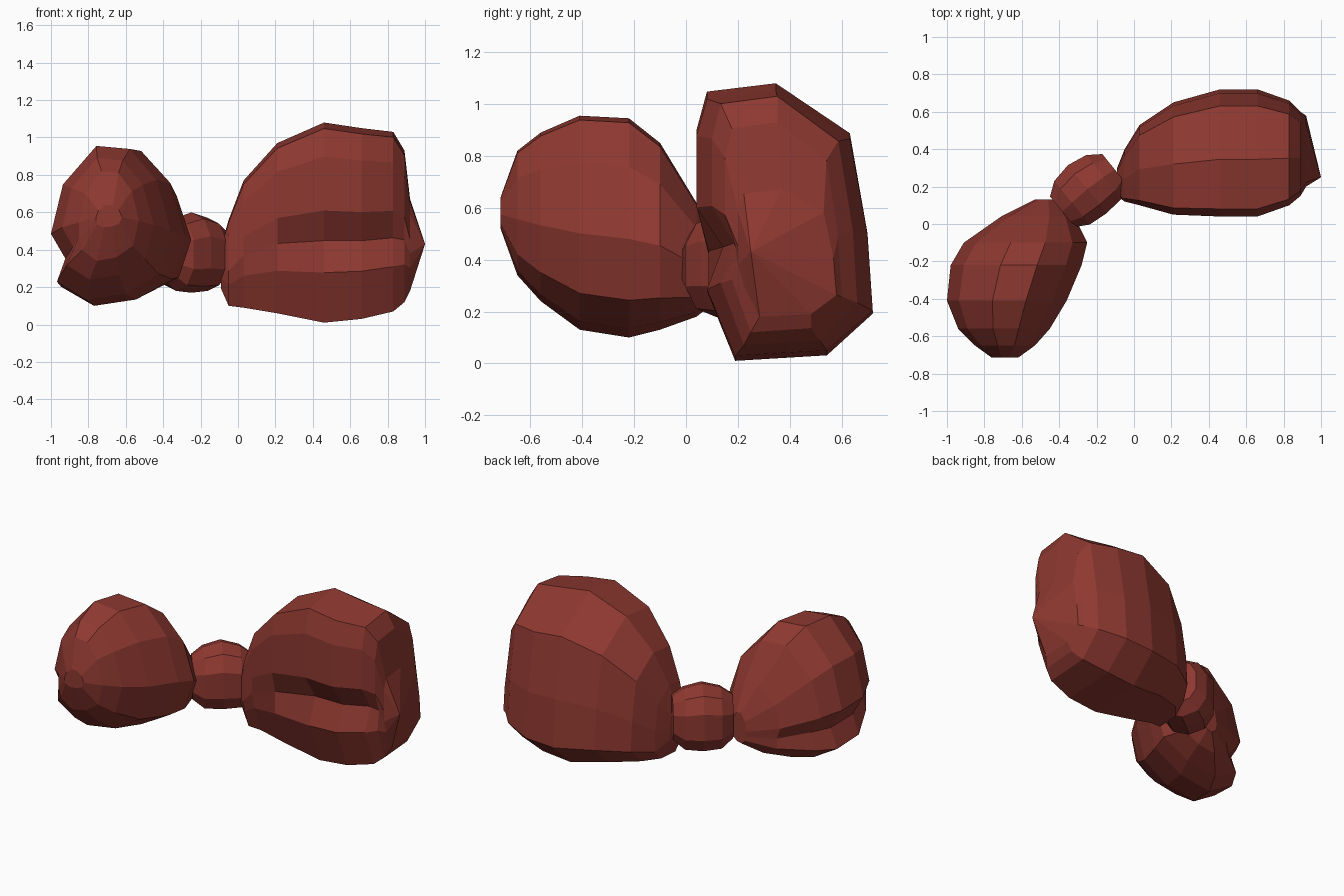
import bpy
import bmesh
from math import radians
from mathutils import Matrix, Vector

# Remove the default object only
default_cube = bpy.data.objects.get("Cube")
if default_cube:
    bpy.data.objects.remove(default_cube, do_unlink=True)

# Single cloth colour
cloth = bpy.data.materials.new("dark_red_cloth")
cloth.use_nodes = True
colour = (0.27, 0.04, 0.03, 1)
cloth.diffuse_color = colour
shader = next(n for n in cloth.node_tree.nodes if n.type == "BSDF_PRINCIPLED")
shader.inputs["Base Color"].default_value = colour
shader.inputs["Roughness"].default_value = 0.8


def loft(name, profile, stations, place, fold=None, tip=None):
    """Loft a closed (across, up) profile through stations.

    Each station is (along, across_min, across_max, z_min, z_max, fold_depth).
    The profile point with index fold is the crease of the cloth.
    """
    bm = bmesh.new()
    rings = []
    for along, low, high, bottom, top, depth in stations:
        ring = []
        for index, (u, v) in enumerate(profile):
            if index == fold:
                u *= depth
            across = low + u * (high - low)
            up = bottom + v * (top - bottom)
            ring.append(bm.verts.new(place(along, across, up)))
        rings.append(ring)

    # Side panels between neighbouring rings
    count = len(profile)
    for ring, following in zip(rings, rings[1:]):
        for i in range(count):
            j = (i + 1) % count
            bm.faces.new((ring[i], ring[j], following[j], following[i]))

    # Closed ends, the outer one optionally drawn to a point
    bm.faces.new(rings[0])
    if tip:
        point = bm.verts.new(tip)
        for i in range(count):
            bm.faces.new((rings[-1][i], rings[-1][(i + 1) % count], point))
    else:
        bm.faces.new(rings[-1])

    bmesh.ops.recalc_face_normals(bm, faces=bm.faces[:])
    mesh = bpy.data.meshes.new(name)
    bm.to_mesh(mesh)
    bm.free()
    mesh.materials.append(cloth)
    part = bpy.data.objects.new(name, mesh)
    bpy.context.collection.objects.link(part)
    return part


# Large left loop: tall section with a crease low on the front
left_profile = [
    (.45, 1), (.87, .82), (.97, .46), (1, .17), (.74, .02), (.22, 0),
    (.06, .25), (.15, .41), (0, .56), (0, .83), (.06, .97),
]
left_stations = [
    (-.09, .15, .30, .19, .42, 0),
    (-.05, .12, .40, .10, .56, 0),
    (.03, .10, .53, .09, .77, 0),
    (.21, .05, .65, .06, .97, .4),
    (.46, .04, .72, .01, 1.08, 1),
    (.66, .04, .72, .03, 1.05, 1),
    (.83, .10, .66, .07, 1.03, 1),
    (.89, .15, .60, .12, .93, .6),
    (.92, .20, .58, .18, .67, 0),
]
loft("left_loop", left_profile, left_stations,
     lambda along, across, up: (along, across, up),
     fold=7, tip=(1, .25, .43))

# Smaller right loop: swings forward, creased on its outer side
right_profile = [
    (.38, 1), (.66, .98), (.88, .78), (1, .45), (.9, .17), (.62, .04),
    (.3, 0), (.05, .12), (.12, .27), (0, .43), (.1, .75),
]
right_stations = [
    (.13, -.53, -.42, .25, .45, 0),
    (.04, -.71, -.32, .18, .62, .5),
    (-.10, -.91, -.25, .13, .85, 1),
    (-.22, -.98, -.28, .10, .945, 1),
    (-.41, -1, -.36, .13, .955, 1),
    (-.56, -.94, -.45, .24, .89, 1),
    (-.65, -.85, -.53, .34, .82, 0),
    (-.715, -.76, -.62, .52, .64, 0),
]
loft("right_loop", right_profile, right_stations,
     lambda along, across, up: (across, along, up), fold=8)

# Knot: rounded block turned to lie between the loops
knot_profile = [
    (.5, 1), (.82, .92), (1, .7), (1, .3), (.82, .08),
    (.5, 0), (.18, .08), (0, .3), (0, .7), (.18, .92),
]
knot_stations = [
    (-.18, -.10, .11, .24, .52, 0),
    (-.11, -.14, .16, .18, .57, 0),
    (0, -.15, .18, .17, .60, 0),
    (.11, -.14, .16, .18, .57, 0),
    (.18, -.10, .11, .24, .52, 0),
]
turn = Matrix.Rotation(radians(39), 3, "Z")
centre = Vector((-.24, .175, 0))
loft("knot", knot_profile, knot_stations,
     lambda along, across, up: centre + turn @ Vector((along, across, up)))
